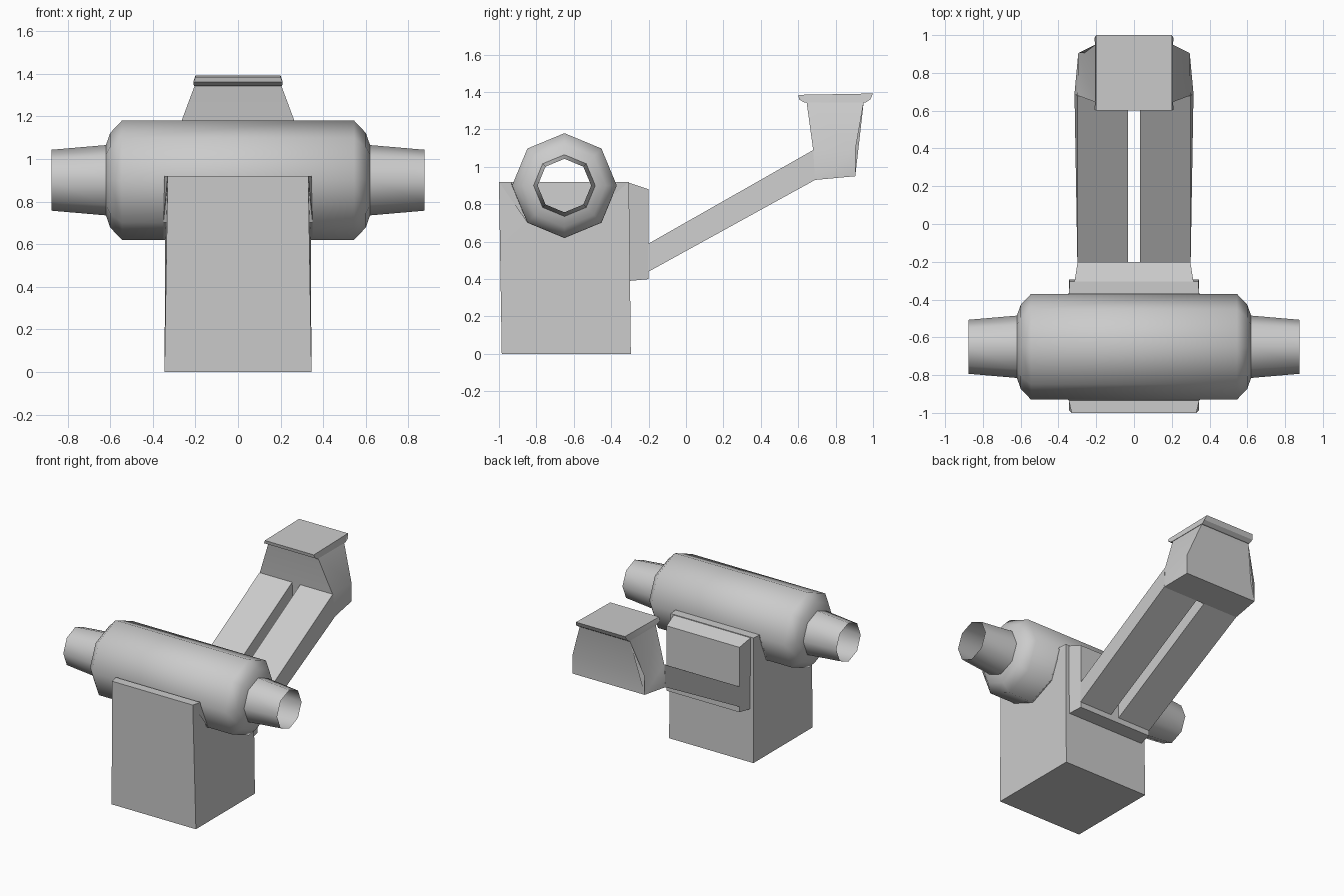
import bpy, bmesh, math

if "Cube" in bpy.data.objects:
    bpy.data.objects.remove(bpy.data.objects["Cube"])


def finish(name, bm, angle=30):
    bmesh.ops.recalc_face_normals(bm, faces=bm.faces)
    mesh = bpy.data.meshes.new(name)
    bm.to_mesh(mesh)
    bm.free()
    ob = bpy.data.objects.new(name, mesh)
    bpy.context.collection.objects.link(ob)
    bpy.ops.object.select_all(action='DESELECT')
    ob.select_set(True)
    bpy.context.view_layer.objects.active = ob
    bpy.ops.object.shade_smooth_by_angle(angle=math.radians(angle))
    return ob


def loft(name, left, right):
    """Solid between two matching outlines."""
    bm = bmesh.new()
    a = [bm.verts.new(p) for p in left]
    b = [bm.verts.new(p) for p in right]
    n = len(a)
    bm.faces.new(a)
    bm.faces.new(b[::-1])
    for i in range(n):
        j = (i + 1) % n
        bm.faces.new((a[i], b[i], b[j], a[j]))
    bmesh.ops.triangulate(bm, faces=[f for f in bm.faces if len(f.verts) > 4])
    return finish(name, bm)


def prism(name, outline):
    """Symmetric solid from a side outline of (y, z, half width)."""
    return loft(name, [(-w, y, z) for y, z, w in outline],
                [(w, y, z) for y, z, w in outline])


CY, CZ, R = -0.65, 0.9, 0.28

# Pedestal with a cradle cut for the barrel
cradle = [(CY + R * 1.003 * math.cos(t), CZ + R * 1.003 * math.sin(t), 0.35)
          for t in [math.pi + k * math.pi / 4 for k in range(5)]]
prism("pedestal", [(-0.985, 0, 0.345), (-1, 0.92, 0.33), (-0.935, 0.92, 0.345)]
      + cradle + [(-0.37, 0.92, 0.345), (-0.305, 0.92, 0.34), (-0.295, 0, 0.345)])

# Open eight-sided barrel with tapered nozzles
half = [(0.545, 0.28), (0.60, 0.222), (0.62, 0.165), (0.875, 0.143)]
profile = [(-x, r) for x, r in reversed(half)] + half
bm = bmesh.new()
rings = [[bm.verts.new((x, CY + r * math.cos(k * math.pi / 4), CZ + r * math.sin(k * math.pi / 4)))
          for k in range(8)] for x, r in profile]
for p, q in zip(rings, rings[1:]):
    for k in range(8):
        m = (k + 1) % 8
        bm.faces.new((p[k], q[k], q[m], p[m]))
finish("barrel", bm, 50)

# Mounting plate behind the pedestal
prism("mounting_plate", [(-0.305, 0.39, 0.315), (-0.2, 0.40, 0.298),
                         (-0.2, 0.88, 0.298), (-0.305, 0.915, 0.315)])

# Pair of sloping arms
arm = [(-0.2, 0.44, 0.30), (0.69, 0.93, 0.315), (0.68, 1.09, 0.30), (-0.2, 0.59, 0.30)]
for side, s in (("left", -1), ("right", 1)):
    loft("arm_" + side, [(s * 0.033, y, z) for y, z, w in arm],
         [(s * w, y, z) for y, z, w in arm])

# Head block and its cap
prism("head_block", [(0.69, 0.93, 0.315), (0.905, 0.95, 0.295), (0.905, 1.09, 0.295),
                     (0.95, 1.345, 0.203), (0.645, 1.345, 0.203), (0.68, 1.09, 0.298)])
prism("head_cap", [(0.6, 1.385, 0.2), (0.605, 1.36, 0.21), (0.635, 1.343, 0.207),
                   (0.96, 1.343, 0.207), (0.985, 1.36, 0.21), (1.0, 1.392, 0.2)])
